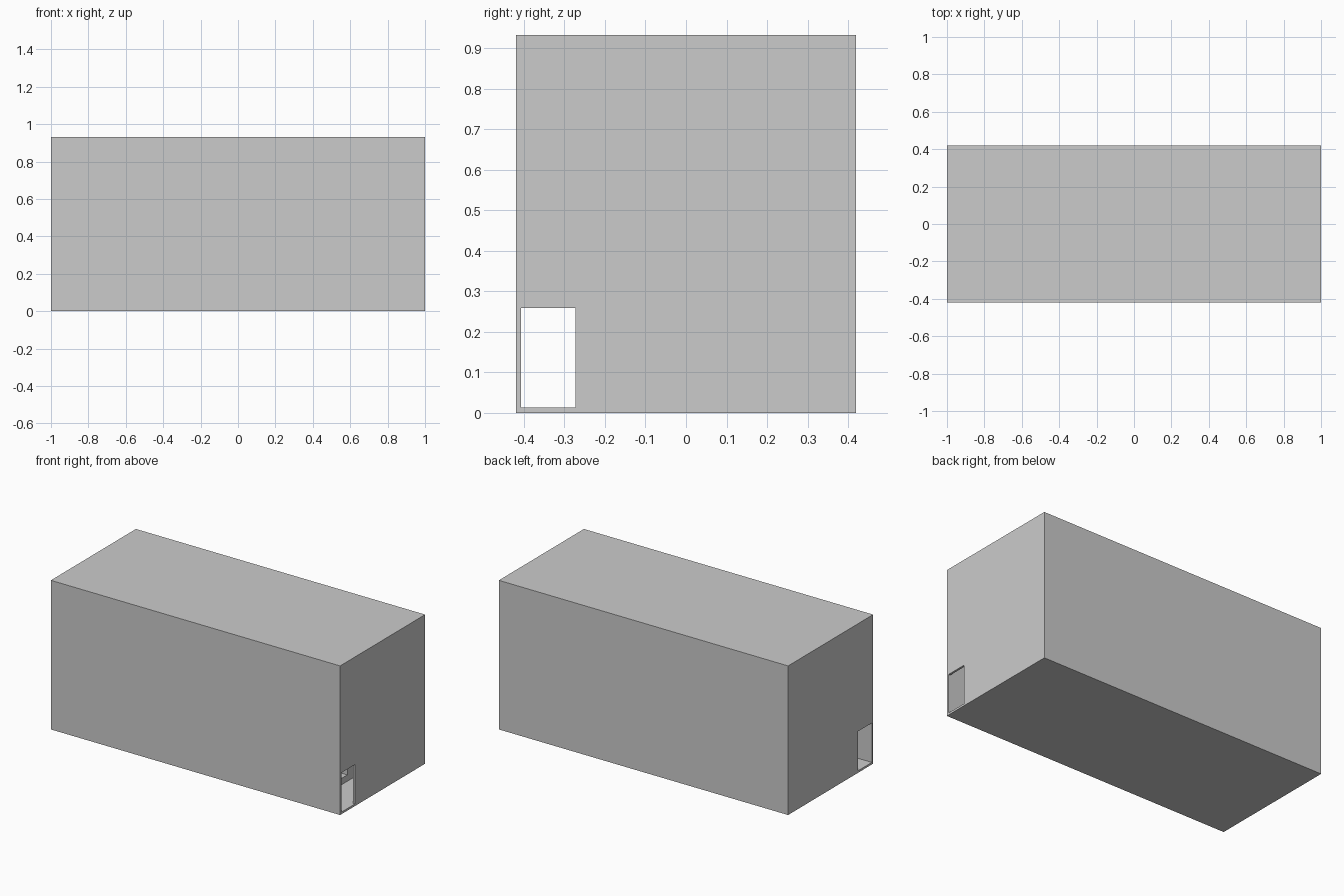
import bpy, bmesh

if "Cube" in bpy.data.objects:
    bpy.data.objects.remove(bpy.data.objects["Cube"])

W, D, H, T = 1.0, 0.42, 0.932, 0.013   # half width, half depth, height, wall thickness


def prism(name, profile, x0, x1):
    """Extrude a closed (y, z) profile along x."""
    bm = bmesh.new()
    face = bm.faces.new([bm.verts.new((x0, y, z)) for y, z in profile])
    ext = bmesh.ops.extrude_face_region(bm, geom=[face])
    moved = [v for v in ext["geom"] if isinstance(v, bmesh.types.BMVert)]
    bmesh.ops.translate(bm, verts=moved, vec=(x1 - x0, 0, 0))
    bmesh.ops.recalc_face_normals(bm, faces=bm.faces)
    mesh = bpy.data.meshes.new(name)
    bm.to_mesh(mesh)
    bm.free()
    obj = bpy.data.objects.new(name, mesh)
    bpy.context.collection.objects.link(obj)
    return obj


def rect(y0, y1, z0, z1):
    return [(y0, z0), (y1, z0), (y1, z1), (y0, z1)]


# Hollow hall shell
shell = prism("hall_shell", rect(-D, D, 0, H), -W, W)
room = prism("room_cutter", rect(-D + T, D - T, T, H - T), -W + T, W - T)

# Facing doorways at both ends, flush with the floor and front wall
doors = prism("doorway_cutter", rect(-D + T, -0.272, T, 0.259), -W - 0.1, W + 0.1)

for cutter in (room, doors):
    mod = shell.modifiers.new(cutter.name, "BOOLEAN")
    mod.operation = "DIFFERENCE"
    mod.solver = "EXACT"
    mod.object = cutter
    bpy.context.view_layer.objects.active = shell
    bpy.ops.object.modifier_apply(modifier=mod.name)
    bpy.data.objects.remove(cutter)

# Stepped tiers inside, rising towards the back wall
steps, start, rise = 6, -0.14, 0.04
run = (D - T - start) / steps
profile = [(start, T)]
for i in range(steps):
    z = T + rise * (i + 1)
    profile += [(start + run * i, z), (start + run * (i + 1), z)]
profile.append((D - T, T))
prism("stepped_tiers", profile, -0.79, 0.79)
